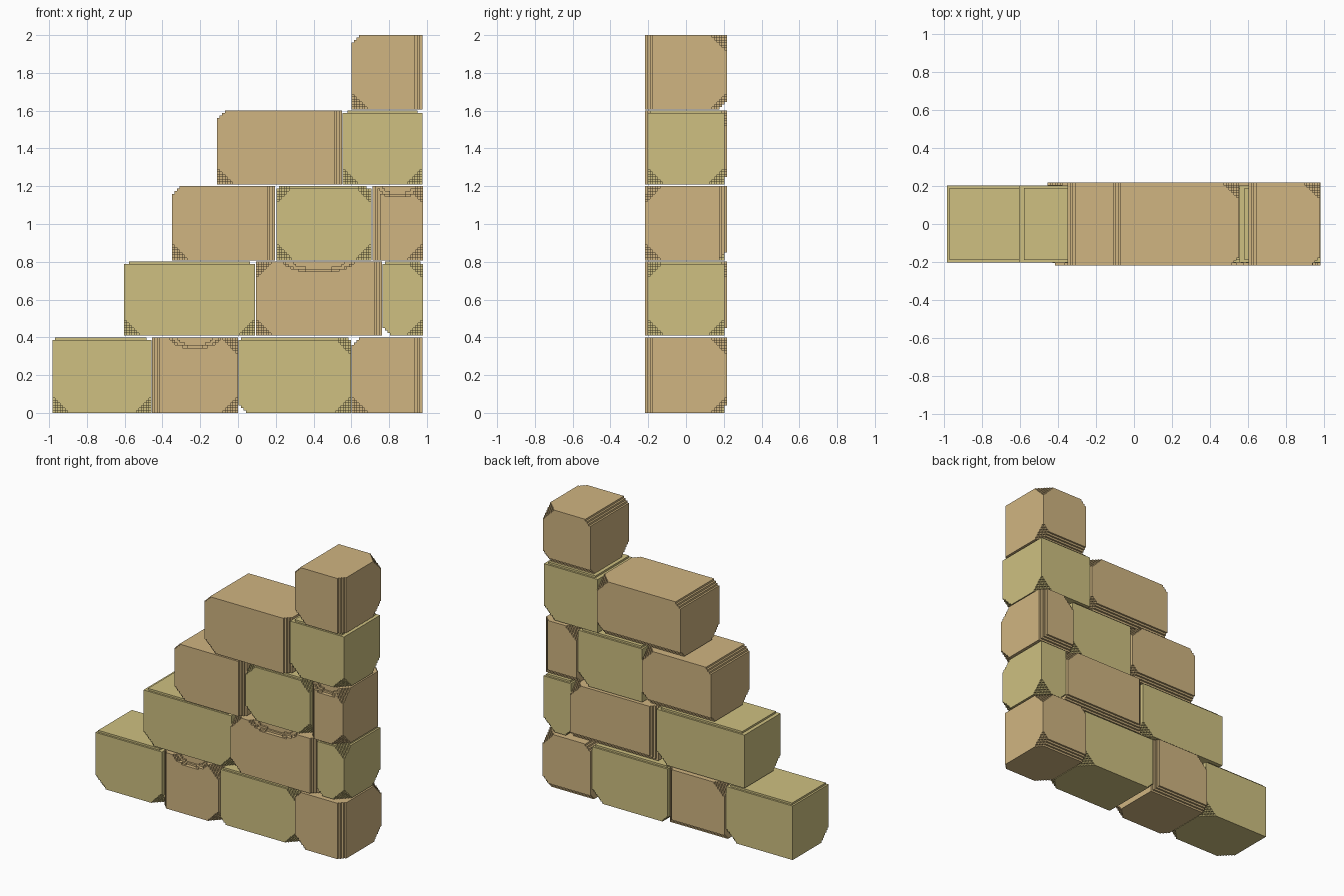
import bpy, bmesh
from itertools import product

if "Cube" in bpy.data.objects:
    bpy.data.objects.remove(bpy.data.objects["Cube"])

V = 0.0133   # size of one carved step
N = 7        # fine steps kept next to every side


def material(name, color):
    m = bpy.data.materials.new(name)
    m.diffuse_color = color
    m.use_nodes = True
    m.node_tree.nodes["Principled BSDF"].inputs["Base Color"].default_value = m.diffuse_color
    return m


TAN = material("tan_stone", (0.63, 0.46, 0.22, 1))
OLIVE = material("olive_stone", (0.62, 0.53, 0.22, 1))


def ticks(lo, hi, uniform=False):
    # fine grid near both ends, one wide cell between (or fine throughout)
    if uniform or hi - lo < 2.5 * N * V:
        n = round((hi - lo) / V)
        return [lo + (hi - lo) * i / n for i in range(n + 1)]
    return [lo + V * i for i in range(N + 1)] + [hi - V * i for i in range(N, -1, -1)]


def brick(name, mat, lo, hi, cuts, chip=0, rim=False):
    """Block on a stepped grid. cuts are directions of edges (one zero) or
    corners (no zero) to carve; chip is the half width of a worn top front."""
    t = [ticks(lo[a], hi[a], chip and a == 0) for a in range(3)]
    dims = [len(c) - 1 for c in t]

    def solid(c):
        if any(not 0 <= c[a] < dims[a] for a in range(3)):
            return False
        mid = [(t[a][c[a]] + t[a][c[a] + 1]) / 2 for a in range(3)]
        near = [{-1: (mid[a] - lo[a]) / V, 1: (hi[a] - mid[a]) / V} for a in range(3)]
        for s in cuts:
            used = [near[a][s[a]] for a in range(3) if s[a]]
            if len(used) == 2 and sum(used) < 3.5:
                return False
            if len(used) == 3 and sum(used) < 6.8:
                return False
        # raised top panel with a low rim
        if rim and near[2][1] < 1 and min(*near[0].values(), *near[1].values()) < 1.5:
            return False
        # worn hollow in the top front edge
        if chip:
            dx = (mid[0] - (lo[0] + hi[0]) / 2) / chip
            if dx * dx + (near[1][-1] / 3.5) ** 2 + (near[2][1] / 4.2) ** 2 < 1:
                return False
        return True

    cells = {c for c in product(*map(range, dims)) if solid(c)}
    bm = bmesh.new()
    verts = {}

    def vert(k):
        if k not in verts:
            verts[k] = bm.verts.new([t[a][k[a]] for a in range(3)])
        return verts[k]

    for c in cells:
        for a, s in product(range(3), (0, 1)):
            n = list(c)
            n[a] += 2 * s - 1
            if tuple(n) in cells:
                continue
            quad = []
            for u, w in ((0, 0), (1, 0), (1, 1), (0, 1)):
                k = list(c)
                k[a] += s
                k[(a + 1) % 3] += u
                k[(a + 2) % 3] += w
                quad.append(vert(tuple(k)))
            bm.faces.new(quad if s else quad[::-1])
    # merge coplanar grid faces
    bmesh.ops.dissolve_limit(bm, angle_limit=0.02, verts=bm.verts[:], edges=bm.edges[:])
    me = bpy.data.meshes.new(name)
    bm.to_mesh(me)
    bm.free()
    me.materials.append(mat)
    bpy.context.collection.objects.link(bpy.data.objects.new(name, me))


def flip(cuts):
    return [(-x, y, z) for x, y, z in cuts]


# wear patterns
PLAIN = [(-1, 0, 1), (1, -1, 0), (0, 1, -1), (-1, -1, -1), (1, 1, 1), (1, 1, -1)]
WORN = [(1, -1, 0), (-1, 1, 0), (0, 1, -1), (-1, -1, -1), (1, 1, 1), (-1, -1, 1)]
PANEL = [(-1, -1, -1), (1, -1, -1), (1, 1, -1)]
NOTCHED = [(-1, 0, -1), (1, -1, -1), (1, -1, 1), (1, 1, -1)]
CAPPED = PANEL + [(1, -1, 1), (-1, -1, 1)]

# courses from the ground up: left, right, kind, cuts, chip half width
COURSES = [
    (0.0, 0.398, [(-0.983, -0.458, "o", PANEL, 0), (-0.455, 0.0, "t", flip(WORN), 0.13),
                  (0.003, 0.598, "o", NOTCHED, 0), (0.602, 0.978, "t", PLAIN, 0)]),
    (0.41, 0.802, [(-0.603, 0.09, "o", PANEL, 0), (0.094, 0.762, "t", WORN, 0.19),
                   (0.765, 0.98, "o", NOTCHED, 0)]),
    (0.808, 1.2, [(-0.35, 0.195, "t", PLAIN, 0), (0.203, 0.708, "o", CAPPED, 0),
                  (0.711, 0.98, "t", flip(WORN), 0.12)]),
    (1.208, 1.602, [(-0.11, 0.551, "t", PLAIN, 0), (0.554, 0.978, "o", PANEL, 0)]),
    (1.606, 2.0, [(0.602, 0.976, "t", PLAIN, 0)]),
]

for row, (z0, z1, blocks) in enumerate(COURSES, 1):
    for i, (x0, x1, kind, cuts, chip) in enumerate(blocks, 1):
        tan = kind == "t"
        y = 0.218 if tan else 0.203
        brick(f"course_{row}_block_{i}", TAN if tan else OLIVE,
              (x0, -y, z0), (x1, y, z1), cuts, chip, rim=not tan)
